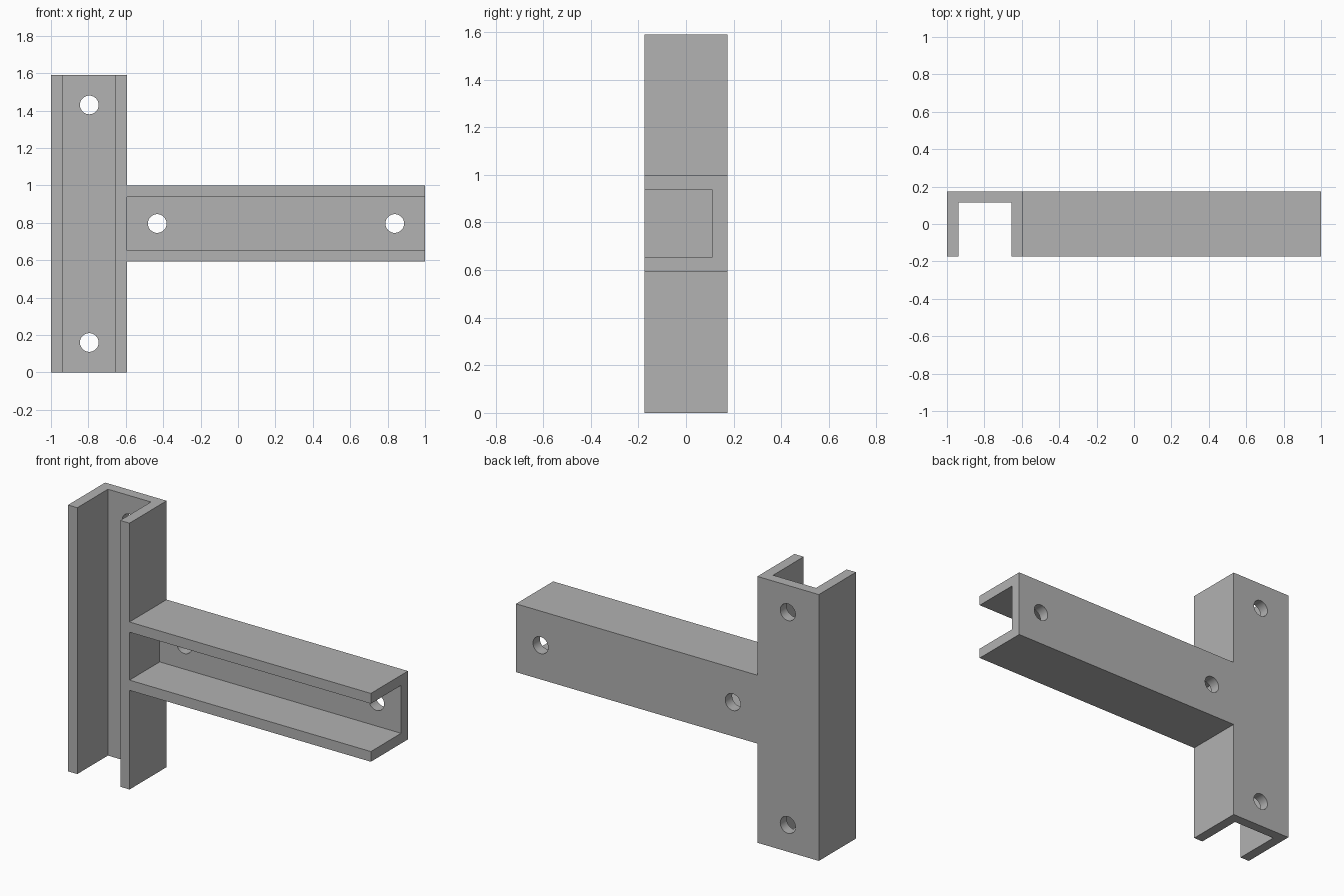
import bpy
import bmesh
from math import pi
from mathutils import Matrix, Vector

cube = bpy.data.objects.get("Cube")
if cube:
    bpy.data.objects.remove(cube)

WALL, FRONT, BACK = 0.061, -0.175, 0.175
HOLE_RADIUS = 0.05

steel = bpy.data.materials.new("plain_grey")
steel.use_nodes = True
GREY = (0.445, 0.445, 0.445, 1)
steel.diffuse_color = GREY
steel.node_tree.nodes["Principled BSDF"].inputs["Base Color"].default_value = GREY


def add_object(name, bm):
    bmesh.ops.recalc_face_normals(bm, faces=bm.faces)
    mesh = bpy.data.meshes.new(name)
    bm.to_mesh(mesh)
    bm.free()
    mesh.materials.append(steel)
    obj = bpy.data.objects.new(name, mesh)
    bpy.context.collection.objects.link(obj)
    return obj


def channel(name, low, high, start, end, upright, web):
    """U section open to the front, extruded up or sideways."""
    a, b = low + WALL, high - WALL
    section = [(low, FRONT), (a, FRONT), (a, BACK - web), (b, BACK - web),
               (b, FRONT), (high, FRONT), (high, BACK), (low, BACK)]
    bm = bmesh.new()
    verts = [bm.verts.new((s, y, start) if upright else (start, y, s))
             for s, y in section]
    face = bm.faces.new(verts)
    ext = bmesh.ops.extrude_face_region(bm, geom=[face])
    move = Vector((0, 0, end - start)) if upright else Vector((end - start, 0, 0))
    bmesh.ops.translate(bm, vec=move,
                        verts=[v for v in ext["geom"] if isinstance(v, bmesh.types.BMVert)])
    return add_object(name, bm)


def cut_holes(target, centres):
    """Drill round holes from front to back through the web."""
    for i, (x, z) in enumerate(centres):
        bm = bmesh.new()
        bmesh.ops.create_cone(
            bm, cap_ends=True, segments=48, radius1=HOLE_RADIUS, radius2=HOLE_RADIUS,
            depth=0.2,
            matrix=Matrix.Translation((x, BACK, z)) @ Matrix.Rotation(pi / 2, 4, "X"))
        cutter = add_object(f"{target.name}_hole_cutter_{i + 1}", bm)
        cutter.hide_render = True
        cutter.hide_set(True)
        mod = target.modifiers.new("hole", "BOOLEAN")
        mod.operation = "DIFFERENCE"
        mod.solver = "EXACT"
        mod.object = cutter


def apply_modifiers(obj):
    """Bake the cuts, then remove the cutters."""
    cutters = [m.object for m in obj.modifiers]
    graph = bpy.context.evaluated_depsgraph_get()
    mesh = bpy.data.meshes.new_from_object(obj.evaluated_get(graph))
    obj.modifiers.clear()
    obj.data = mesh
    for cutter in cutters:
        bpy.data.objects.remove(cutter)
    bpy.ops.object.select_all(action="DESELECT")
    obj.select_set(True)
    bpy.context.view_layer.objects.active = obj
    bpy.ops.object.shade_smooth_by_angle(angle=pi / 6)


# Upright channel with a hole near each end
post = channel("upright_channel", -1, -0.594, 0, 1.59, True, WALL)
cut_holes(post, [(-0.795, 0.16), (-0.795, 1.43)])

# Sideways channel butted against the upright
arm = channel("side_channel", 0.592, 1.0, -0.594, 1, False, 0.065)
cut_holes(arm, [(-0.432, 0.796), (0.838, 0.796)])

bpy.context.view_layer.update()
for part in (post, arm):
    apply_modifiers(part)
